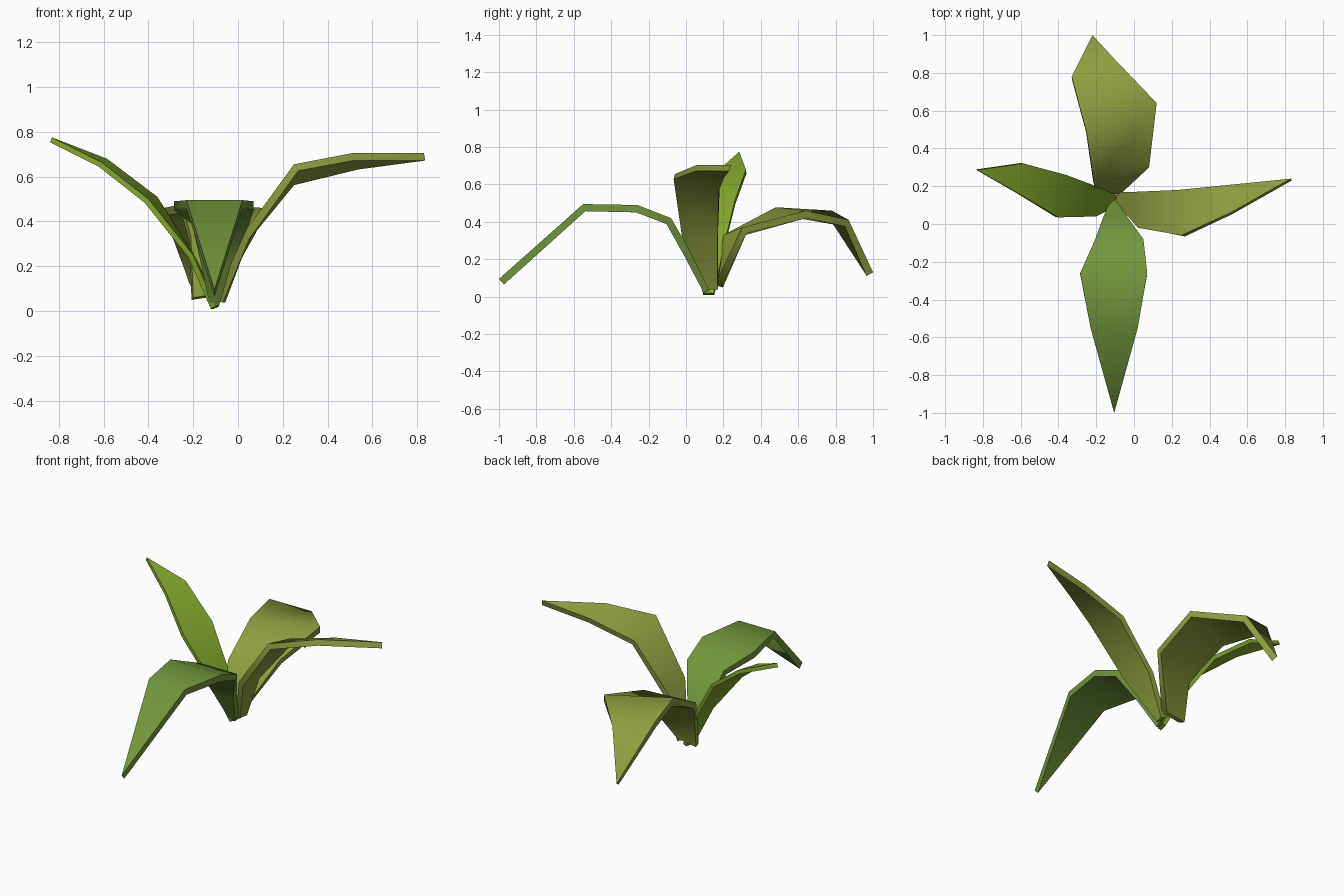
import bpy, bmesh, math


def leaf(name, color, thickness, sections, tip):
    """Bent leaf blade: pairs of edge points (left, right seen from the base), ending in a tip."""
    bm = bmesh.new()
    rows = [[bm.verts.new(p) for p in pair] for pair in sections]
    for (l0, r0), (l1, r1) in zip(rows, rows[1:]):
        bm.faces.new((l0, r0, r1, l1))
    end = bm.verts.new(tip)
    bm.faces.new((rows[-1][0], rows[-1][1], end))
    mesh = bpy.data.meshes.new(name)
    bm.to_mesh(mesh)
    bm.free()
    ob = bpy.data.objects.new(name, mesh)
    bpy.context.collection.objects.link(ob)
    bpy.ops.object.select_all(action='DESELECT')
    ob.select_set(True)
    bpy.context.view_layer.objects.active = ob
    # blade thickness grows away from the upper side
    mod = ob.modifiers.new("thickness", 'SOLIDIFY')
    mod.thickness = thickness
    mod.offset = -1
    bpy.ops.object.modifier_apply(modifier=mod.name)
    bpy.ops.object.shade_smooth_by_angle(angle=math.radians(60))
    mat = bpy.data.materials.new(name + "_green")
    mat.diffuse_color = (*color, 1)
    ob.data.materials.append(mat)


OLIVE = (0.27, 0.34, 0.05)

# front leaf, drooping to the ground
leaf("front_leaf", (0.17, 0.31, 0.045), 0.04, [
    [(-0.085, 0.13, 0.04), (-0.125, 0.13, 0.04)],
    [(-0.03, 0.03, 0.23), (-0.165, 0.03, 0.23)],
    [(0.05, -0.08, 0.42), (-0.205, -0.08, 0.42)],
    [(0.07, -0.26, 0.49), (-0.285, -0.26, 0.49)],
    [(0.02, -0.55, 0.495), (-0.23, -0.55, 0.495)],
], (-0.105, -1.0, 0.095))

# back leaf, widest, with skewed sections and a hanging tip
leaf("back_leaf", OLIVE, 0.04, [
    [(-0.2, 0.16, 0.06), (-0.07, 0.16, 0.08)],
    [(-0.21, 0.2, 0.33), (0.08, 0.3, 0.37)],
    [(-0.25, 0.48, 0.478), (0.12, 0.64, 0.46)],
    [(-0.33, 0.78, 0.46), (-0.1, 0.87, 0.41)],
], (-0.22, 1.0, 0.13))

# right leaf, arching outward
leaf("right_leaf", OLIVE, 0.035, [
    [(-0.09, 0.17, 0.05), (-0.1, 0.12, 0.05)],
    [(0.0, 0.17, 0.31), (0.02, -0.02, 0.34)],
    [(0.23, 0.18, 0.59), (0.25, -0.06, 0.655)],
    [(0.53, 0.21, 0.665), (0.51, 0.06, 0.705)],
], (0.83, 0.24, 0.705))

# left leaf, thin and upright
leaf("left_leaf", (0.22, 0.38, 0.025), 0.024, [
    [(-0.1, 0.09, 0.02), (-0.085, 0.15, 0.02)],
    [(-0.2, 0.04, 0.25), (-0.2, 0.2, 0.26)],
    [(-0.4, 0.035, 0.5), (-0.36, 0.26, 0.51)],
    [(-0.61, 0.16, 0.665), (-0.585, 0.32, 0.68)],
], (-0.83, 0.285, 0.775))
